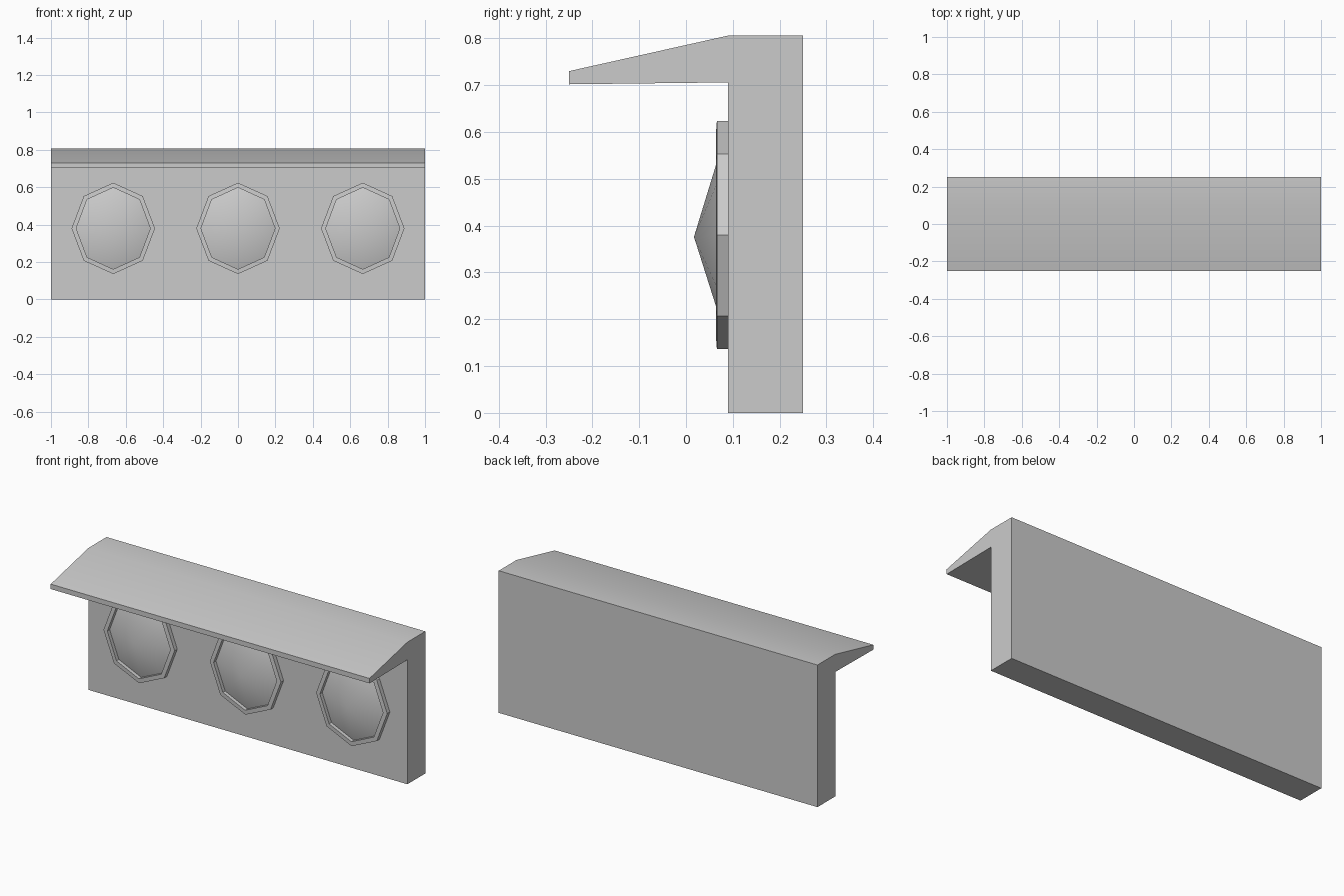
import bpy, bmesh, math

if "Cube" in bpy.data.objects:
    bpy.data.objects.remove(bpy.data.objects["Cube"])

CENTRE_Z, FACE_Y, SIDES = 0.38, 0.09, 8


def make_object(name, bm, closed=True):
    if closed:
        bmesh.ops.recalc_face_normals(bm, faces=bm.faces)
    mesh = bpy.data.meshes.new(name)
    bm.to_mesh(mesh)
    bm.free()
    ob = bpy.data.objects.new(name, mesh)
    bpy.context.collection.objects.link(ob)
    bpy.ops.object.select_all(action='DESELECT')
    ob.select_set(True)
    bpy.context.view_layer.objects.active = ob
    bpy.ops.object.shade_smooth_by_angle(angle=math.radians(30))
    return ob


def octagon(bm, x, rx, rz, y):
    angles = [2 * math.pi * i / SIDES for i in range(SIDES)]
    return [bm.verts.new((x + rx * math.cos(a), y, CENTRE_Z + rz * math.sin(a))) for a in angles]


# Back panel with sloping hood, one extruded profile (y, z)
profile = [(0.25, 0), (0.25, 0.806), (0.09, 0.806), (-0.25, 0.73),
           (-0.25, 0.702), (0.09, 0.706), (0.09, 0)]
bm = bmesh.new()
left = [bm.verts.new((-1, y, z)) for y, z in profile]
right = [bm.verts.new((1, y, z)) for y, z in profile]
bm.faces.new(left)
bm.faces.new(right)
for i in range(len(profile)):
    j = (i + 1) % len(profile)
    bm.faces.new((left[i], left[j], right[j], right[i]))
make_object("hooded_housing", bm)

for side, x in (("left", -0.667), ("middle", 0), ("right", 0.667)):
    # Raised octagonal rim
    bm = bmesh.new()
    rings = [octagon(bm, x, *r) for r in ((0.223, 0.244, FACE_Y), (0.223, 0.244, 0.066),
                                          (0.198, 0.218, 0.064), (0.198, 0.218, FACE_Y))]
    for k in range(4):
        a, b = rings[k], rings[(k + 1) % 4]
        for i in range(SIDES):
            j = (i + 1) % SIDES
            bm.faces.new((a[i], a[j], b[j], b[i]))
    make_object(side + "_lamp_rim", bm)

    # Shallow pointed lens
    bm = bmesh.new()
    edge = octagon(bm, x, 0.198, 0.218, 0.085)
    tip = bm.verts.new((x, 0.017, CENTRE_Z - 0.004))
    for i in range(SIDES):
        bm.faces.new((edge[i], edge[(i + 1) % SIDES], tip))
    make_object(side + "_lamp_lens", bm, closed=False)
